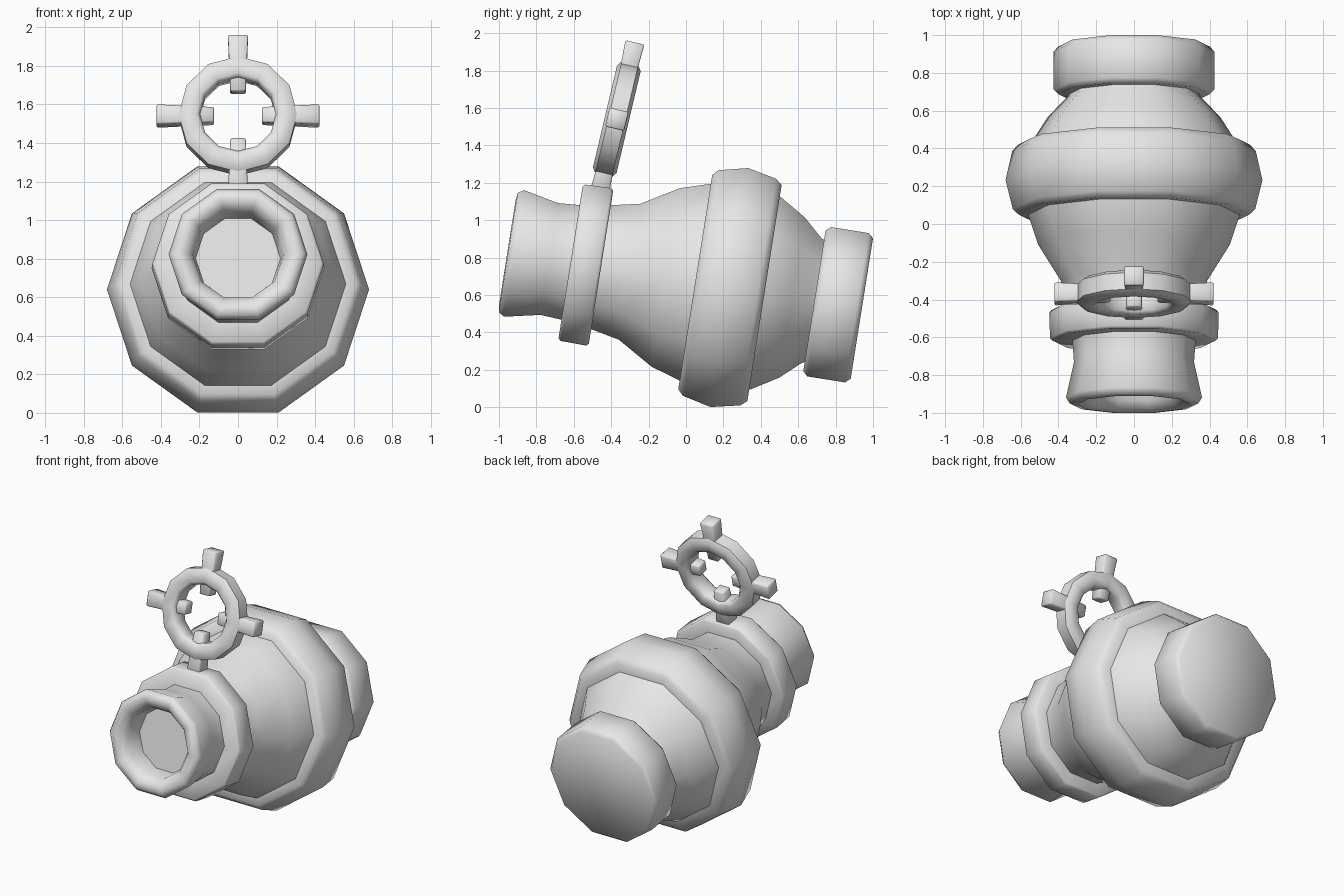
import bpy, bmesh
from math import sin, cos, tau, radians
from mathutils import Matrix

cube = bpy.data.objects.get("Cube")
if cube:
    bpy.data.objects.remove(cube, do_unlink=True)

grey = bpy.data.materials.new("plain_grey")
grey.use_nodes = True
grey.diffuse_color = (0.8, 0.8, 0.8, 1)
grey.node_tree.nodes["Principled BSDF"].inputs["Base Color"].default_value = grey.diffuse_color


def frame(y, z, tilt):
    """Local frame whose y axis is the part's axis, tipped down at the back."""
    return Matrix.Translation((0, y, z)) @ Matrix.Rotation(radians(-tilt), 4, 'X')


def finish(name, bm, matrix):
    bmesh.ops.recalc_face_normals(bm, faces=bm.faces)
    mesh = bpy.data.meshes.new(name)
    bm.to_mesh(mesh)
    bm.free()
    mesh.materials.append(grey)
    obj = bpy.data.objects.new(name, mesh)
    bpy.context.collection.objects.link(obj)
    obj.matrix_world = matrix
    bpy.ops.object.select_all(action='DESELECT')
    obj.select_set(True)
    bpy.context.view_layer.objects.active = obj
    bpy.ops.object.shade_smooth_by_angle(angle=radians(52))
    return obj


def lathe(name, profile, sides, matrix, closed=False):
    """Turn (distance along axis, radius) points round the local y axis."""
    bm = bmesh.new()
    rings = [[bm.verts.new((r * cos(tau * i / sides), s, r * sin(tau * i / sides)))
              for i in range(sides)] for s, r in profile]
    pairs = list(zip(rings, rings[1:]))
    if closed:
        pairs.append((rings[-1], rings[0]))
    else:
        bm.faces.new(rings[0])
        bm.faces.new(rings[-1])
    for a, b in pairs:
        for i in range(sides):
            j = (i + 1) % sides
            bm.faces.new((a[i], a[j], b[j], b[i]))
    return finish(name, bm, matrix)


BODY = frame(0, 0.677, 9)
SIGHT = frame(-0.37, 1.54, 13.3)

# Barrel: bore floor, rounded lip, waist, belly and tapering rear
lathe("barrel", [(-0.80, 0.22), (-0.91, 0.235), (-0.95, 0.265), (-0.967, 0.30),
                 (-0.962, 0.34), (-0.93, 0.36), (-0.74, 0.318), (-0.60, 0.328),
                 (-0.45, 0.355), (-0.305, 0.387), (-0.11, 0.508), (0.05, 0.56),
                 (0.24, 0.60), (0.43, 0.548), (0.573, 0.457), (0.68, 0.355),
                 (0.75, 0.32)], 10, BODY)

# Reinforcing bands and the rear cap
lathe("front_collar", [(-0.625, 0.30), (-0.625, 0.432), (-0.612, 0.445),
                       (-0.473, 0.448), (-0.46, 0.436), (-0.46, 0.30)], 10, BODY, True)
lathe("belly_band", [(0.05, 0.52), (0.05, 0.61), (0.08, 0.642), (0.235, 0.68),
                     (0.39, 0.645), (0.425, 0.615), (0.425, 0.50)], 10, BODY, True)
lathe("rear_cap", [(0.695, 0.28), (0.695, 0.40), (0.72, 0.425),
                   (0.925, 0.425), (0.952, 0.40)], 10, BODY)

# Sight ring
lathe("sight_ring", [(-0.065, 0.215), (-0.065, 0.28), (-0.045, 0.308), (0.045, 0.308),
                     (0.065, 0.28), (0.065, 0.215), (0.045, 0.197), (-0.045, 0.197)],
      12, SIGHT, True)

# Four tapered pegs pushed radially through the ring
for k, side in enumerate(("left", "top", "right", "bottom")):
    bm = bmesh.new()
    bmesh.ops.create_cube(bm, size=1)
    for v in bm.verts:
        outer = v.co.x > 0
        width = 0.104 if outer else 0.08
        v.co = (0.422 if outer else 0.125, v.co.y * width, v.co.z * width)
    bmesh.ops.bevel(bm, geom=bm.edges[:], offset=0.007, segments=1, affect='EDGES')
    finish(side + "_sight_peg", bm, SIGHT @ Matrix.Rotation(-k * tau / 4, 4, 'Y'))
